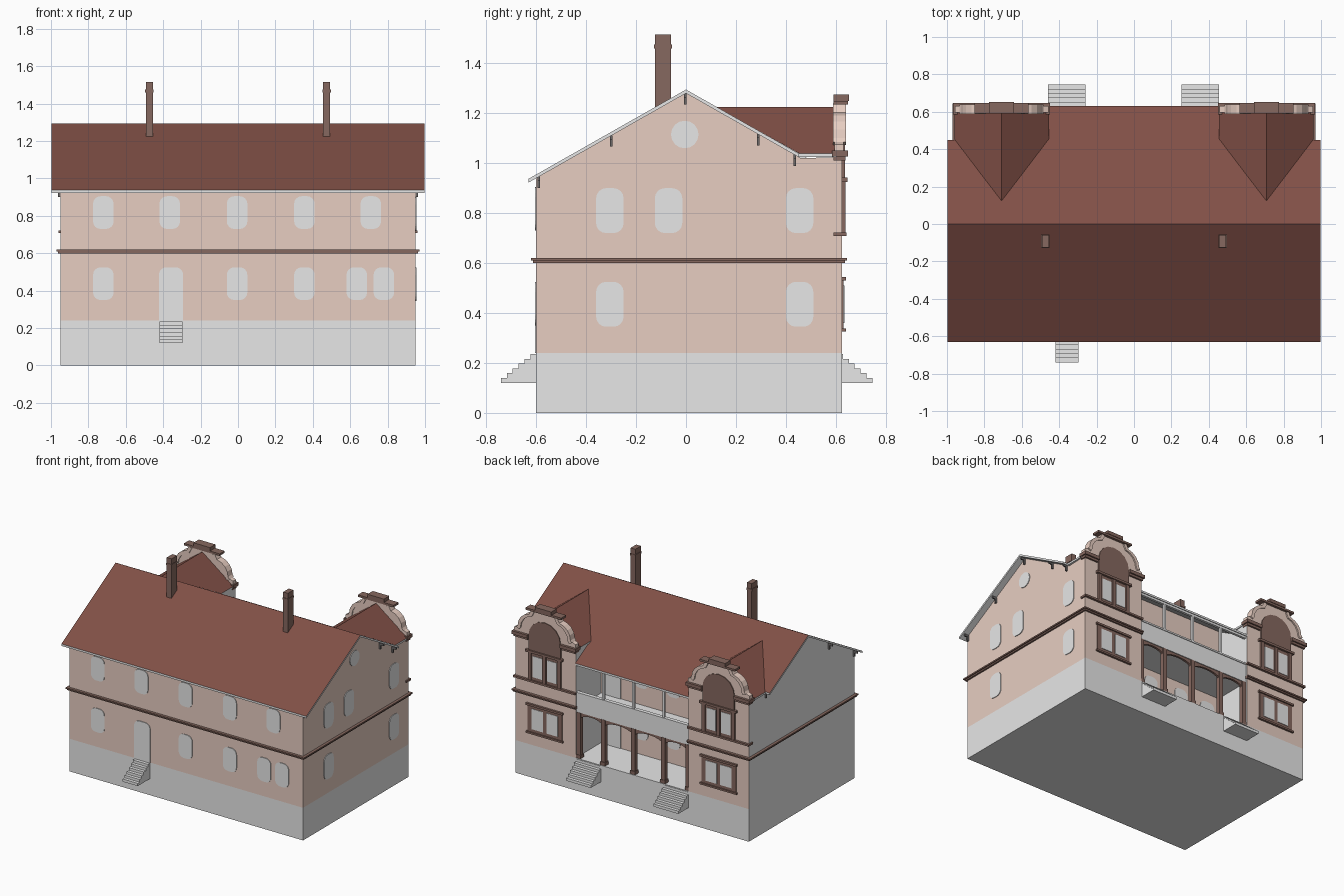
import bpy, bmesh, math

cube = bpy.data.objects.get("Cube")
if cube:
    bpy.data.objects.remove(cube)


def material(name, rgb):
    m = bpy.data.materials.new(name)
    m.use_nodes = True
    m.diffuse_color = (*rgb, 1)
    m.node_tree.nodes["Principled BSDF"].inputs["Base Color"].default_value = (*rgb, 1)
    return m


GREY = material("pale grey", (0.8, 0.8, 0.8))
PINK = material("pink plaster", (0.82, 0.63, 0.55))
RED = material("red roof", (0.22, 0.08, 0.062))
BROWN = material("brown trim", (0.24, 0.14, 0.115))
DARK = material("dark bracket", (0.15, 0.14, 0.14))


def build(name, verts, faces, mats, rule=None):
    bm = bmesh.new()
    vs = [bm.verts.new(v) for v in verts]
    for f in faces:
        bm.faces.new([vs[i] for i in f])
    bmesh.ops.recalc_face_normals(bm, faces=bm.faces)
    bm.normal_update()
    if rule:
        for f in bm.faces:
            f.material_index = rule(f.normal)
    me = bpy.data.meshes.new(name)
    bm.to_mesh(me)
    bm.free()
    for m in mats:
        me.materials.append(m)
    ob = bpy.data.objects.new(name, me)
    bpy.context.collection.objects.link(ob)
    return ob


def prism(name, pts, axis, a, b, mats, rule=None):
    """Extrude a 2D outline (horizontal, z) along x or y from a to b."""
    n = len(pts)
    verts = [(t, u, v) if axis == "x" else (u, t, v) for t in (a, b) for u, v in pts]
    faces = [list(range(n)), list(range(n, 2 * n))]
    faces += [(i, (i + 1) % n, n + (i + 1) % n, n + i) for i in range(n)]
    return build(name, verts, faces, mats, rule)


def box(name, x0, x1, y0, y1, z0, z1, mat):
    return prism(name, [(x0, z0), (x1, z0), (x1, z1), (x0, z1)], "y", y0, y1, [mat])


def rounded(c, w, z0, z1, r, square_base=False):
    pts = []
    for k, (sx, top) in enumerate([(1, 1), (-1, 1), (-1, 0), (1, 0)]):
        if square_base and not top:
            pts.append((c + sx * w / 2, z0))
            continue
        for i in range(5):
            a = math.radians(90 * k + 22.5 * i)
            pts.append((c + sx * (w / 2 - r) + r * math.cos(a),
                        (z1 - r if top else z0 + r) + r * math.sin(a)))
    return pts


def window(name, axis, at, c, z0, z1, w=0.11, r=0.04, door=False):
    prism(name, rounded(c, w, z0, z1, r, door), axis, at - 0.003, at + 0.003, [GREY])


def roof_z(y):
    return 1.295 - 0.567 * abs(y)


def under(y):
    return (y, roof_z(y) - 0.013)


# Main masses: plinth, recessed middle, two end wings
WALL = 0.33
box("plinth", -0.95, 0.95, -0.6, 0.625, 0, 0.24, GREY)
prism("middle_walls", [(-0.6, 0.24), (WALL, 0.24), under(WALL), under(0), under(-0.6)],
      "x", -0.46, 0.46, [PINK])
wing = [(-0.6, 0.24), (0.625, 0.24), (0.625, 1.025), (0.46, 1.02), under(0), under(-0.6)]
for s, side in ((1, "left"), (-1, "right")):
    prism(side + "_wing_walls", wing, "x", s * 0.46, s * 0.95, [PINK, GREY],
          lambda n: int(n.x < -0.9 or n.x * s < -0.9))


# Main roof, longer over the veranda
def roof(name, x0, x1, back):
    top = [(y, roof_z(y)) for y in (-0.63, 0, back)]
    low = [(y, z - 0.015) for y, z in reversed(top)]
    prism(name, top + low, "x", x0, x1, [GREY, RED], lambda n: int(n.z > 0.3))


roof("middle_roof", -0.46, 0.46, 0.63)
roof("left_roof", 0.46, 0.997, 0.45)
roof("right_roof", -0.997, -0.46, 0.45)

# Chimneys
for s in (1, -1):
    box("chimney", s * 0.474 - 0.019, s * 0.474 + 0.019, -0.125, -0.06, 1.22, 1.515, BROWN)
    box("chimney_band", s * 0.474 - 0.022, s * 0.474 + 0.022, -0.128, -0.057, 1.46, 1.475, BROWN)

# String course around the house, open at the veranda
for z0, z1, d in ((0.6, 0.61, 0.012), (0.61, 0.62, 0.02)):
    box("front_string_course", -0.95 - d, 0.95 + d, -0.6 - d, -0.59, z0, z1, BROWN)
    for s in (1, -1):
        a, b = sorted((s * 0.94, s * (0.95 + d)))
        box("side_string_course", a, b, -0.6 - d, 0.625 + d, z0, z1, BROWN)
        a, b = sorted((s * 0.455, s * (0.95 + d)))
        box("back_string_course", a, b, 0.615, 0.625 + d, z0, z1, BROWN)

# Front and side windows
for x in (-0.72, -0.365, -0.005, 0.355, 0.71):
    window("front_upper_window", "y", -0.602, x, 0.73, 0.905)
for x in (-0.72, -0.005, 0.355, 0.635, 0.78):
    window("front_lower_window", "y", -0.602, x, 0.35, 0.525)
window("front_door", "y", -0.602, -0.358, 0.24, 0.525, 0.13, 0.04, True)
for y in (-0.305, -0.07, 0.455):
    window("side_upper_window", "x", 0.952, y, 0.72, 0.9)
for y in (-0.305, 0.455):
    window("side_lower_window", "x", 0.952, y, 0.345, 0.525)
window("round_gable_window", "x", 0.952, -0.005, 1.06, 1.17, 0.11, 0.054)

# Eave brackets on both gable ends
for s in (1, -1):
    for y in (-0.59, -0.3, -0.003, 0.29, 0.435):
        z = roof_z(y) - 0.014
        a, b = sorted((s * 0.945, s * 0.985))
        box("bracket_arm", a, b, y - 0.005, y + 0.005, z - 0.016, z, DARK)
        a, b = sorted((s * 0.945, s * 0.962))
        box("bracket_foot", a, b, y - 0.005, y + 0.005, z - 0.045, z - 0.016, DARK)


# Outside stairs with a flat underside
def stairs(name, x0, x1, wall, out):
    n, rise, run = 6, 0.019, 0.0235
    pts = [(wall, 0.12)]
    for i in range(n):
        z = 0.235 - i * rise
        pts += [(wall + out * i * run, z), (wall + out * (i + 1) * run, z)]
    pts.append((wall + out * n * run, 0.12))
    prism(name, pts, "x", x0, x1, [GREY])


stairs("front_stairs", -0.42, -0.298, -0.6, -1)
stairs("back_left_stairs", 0.253, 0.455, 0.605, 1)
stairs("back_right_stairs", -0.46, -0.258, 0.605, 1)

# Veranda and balcony between the wings
box("balcony_floor", -0.46, 0.46, WALL, 0.615, 0.575, 0.605, GREY)
box("balcony_parapet", -0.46, 0.46, 0.597, 0.615, 0.605, 0.71, GREY)
box("balcony_rail", -0.46, 0.46, 0.592, 0.62, 0.71, 0.722, GREY)
box("balcony_beam", -0.46, 0.46, 0.597, 0.615, 0.915, 0.935, GREY)
COLS = (-0.445, -0.245, 0, 0.245, 0.445)
for x in COLS:
    box("porch_column", x - 0.016, x + 0.016, 0.585, 0.617, 0.24, 0.575, BROWN)
    box("column_base", x - 0.02, x + 0.02, 0.581, 0.621, 0.24, 0.265, BROWN)
for x in COLS[1:-1]:
    box("balcony_post", x - 0.008, x + 0.008, 0.598, 0.614, 0.72, 0.925, GREY)
for a, b in zip(COLS, COLS[1:]):
    m, h = (a + b) / 2, (b - a) / 2
    arch = [(m + h * math.cos(t), 0.51 + 0.05 * math.sin(t))
            for t in (math.pi * i / 10 for i in range(11))]
    prism("porch_arch", arch + [(a, 0.576), (b, 0.576)], "y", 0.593, 0.609, [BROWN])
for x in (-0.36, 0.36):
    window("veranda_door", "y", WALL + 0.002, x, 0.24, 0.51, 0.12, 0.04, True)
    window("balcony_door", "y", WALL + 0.002, x, 0.605, 0.89, 0.12, 0.04, True)
for x in (-0.13, 0.13):
    window("veranda_window", "y", WALL + 0.002, x, 0.35, 0.525)
    window("balcony_window", "y", WALL + 0.002, x, 0.73, 0.9)

# Wing fronts on the back: cross roof, curved gable, framed windows
for s in (1, -1):
    c = s * 0.708

    def part(name, dx, half, y0, y1, z0, z1, mat):
        box(name, c + dx - half, c + dx + half, y0, y1, z0, z1, mat)

    verts = [(c, 0.122, 1.225), (c, 0.6, 1.225)]
    verts += [(c + k * 0.253, y, 1.038) for k in (-1, 1) for y in (0.455, 0.6)]
    build("cross_roof", verts, [(0, 1, 3, 2), (0, 1, 5, 4), (1, 3, 5), (0, 2, 4), (2, 3, 5, 4)],
          [GREY, RED], lambda n: int(n.z > 0.2))
    part("cross_roof_eave", 0, 0.253, 0.45, 0.6, 1.024, 1.038, GREY)

    # Curved gable wall with a raised coping
    half = [(0.25, 1.03), (0.25, 1.075), (0.225, 1.085)]
    half += [(0.105 + 0.11 * math.cos(t), 1.1 + 0.105 * math.sin(t))
             for t in (math.radians(a) for a in (0, 20, 40, 60, 80))]
    half += [(0.105, 1.24)]
    outline = half + [(-x, z) for x, z in reversed(half)]
    prism("gable_wall", [(c + x, z) for x, z in outline], "y", 0.595, 0.63, [PINK])
    for k in (1, -1):
        rim = half[2:]
        inner = [(x - 0.022, z - 0.012) for x, z in reversed(rim)]
        prism("gable_coping", [(c + k * x, z) for x, z in rim + inner], "y", 0.588, 0.64, [PINK])
        part("shoulder_cornice", k * 0.196, 0.064, 0.585, 0.648, 1.026, 1.05, BROWN)
        part("shoulder_moulding", k * 0.193, 0.058, 0.59, 0.638, 1.01, 1.026, BROWN)
    part("gable_cap", 0, 0.145, 0.59, 0.648, 1.235, 1.25, BROWN)
    part("gable_crown", 0, 0.067, 0.59, 0.652, 1.25, 1.275, BROWN)
    prism("arched_panel", rounded(c, 0.26, 0.94, 1.17, 0.125, True), "y", 0.62, 0.636, [BROWN])

    # Upper window group
    part("upper_sill", 0, 0.252, 0.59, 0.642, 0.708, 0.722, BROWN)
    part("upper_header", 0, 0.15, 0.62, 0.646, 0.925, 0.942, BROWN)
    part("upper_frame", 0, 0.13, 0.62, 0.631, 0.722, 0.93, BROWN)
    for dx in (-0.12, 0, 0.12):
        part("upper_pilaster", dx, 0.013, 0.62, 0.639, 0.722, 0.925, BROWN)
    # Lower window group
    part("lower_frame", 0, 0.14, 0.62, 0.631, 0.335, 0.535, BROWN)
    part("lower_header", 0, 0.15, 0.62, 0.64, 0.53, 0.545, BROWN)
    part("lower_sill", 0, 0.15, 0.62, 0.64, 0.325, 0.338, BROWN)
    for dx in (-0.06, 0.06):
        part("upper_pane", dx, 0.038, 0.629, 0.634, 0.745, 0.9, GREY)
        part("lower_pane", dx, 0.046, 0.629, 0.634, 0.36, 0.51, GREY)
